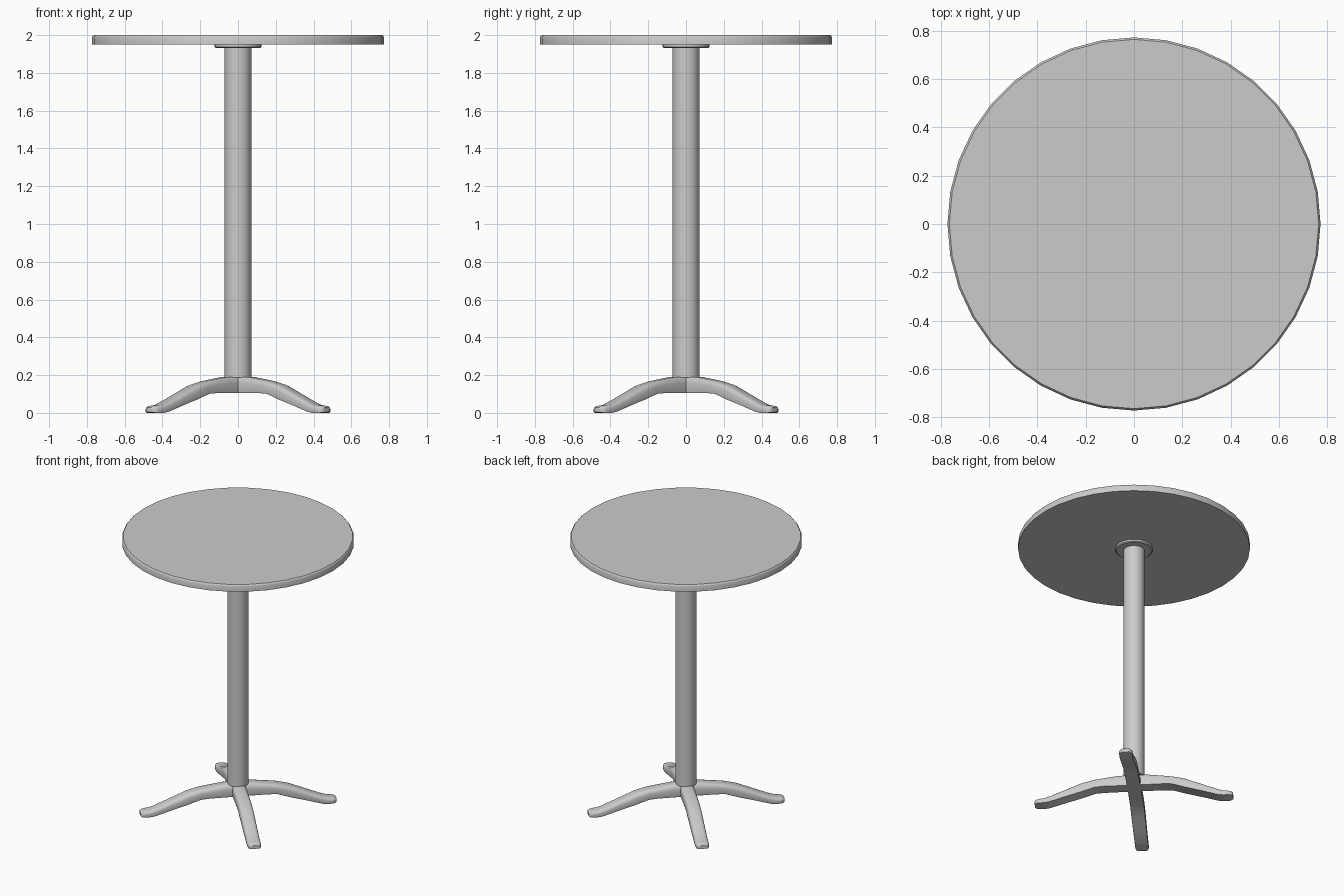
import bpy, bmesh, math
from mathutils import Matrix, Vector

if "Cube" in bpy.data.objects:
    bpy.data.objects.remove(bpy.data.objects["Cube"])


def finish(name, bm, angle=35):
    bmesh.ops.recalc_face_normals(bm, faces=bm.faces[:])
    me = bpy.data.meshes.new(name)
    bm.to_mesh(me)
    bm.free()
    ob = bpy.data.objects.new(name, me)
    bpy.context.collection.objects.link(ob)
    bpy.ops.object.select_all(action='DESELECT')
    ob.select_set(True)
    bpy.context.view_layer.objects.active = ob
    bpy.ops.object.shade_smooth_by_angle(angle=math.radians(angle))
    return ob


def loft(bm, rings):
    """Skin a list of equal-length point rings and cap both ends."""
    loops = [[bm.verts.new(p) for p in ring] for ring in rings]
    n = len(loops[0])
    for a, b in zip(loops, loops[1:]):
        for i in range(n):
            j = (i + 1) % n
            bm.faces.new((a[i], a[j], b[j], b[i]))
    bm.faces.new(loops[0][::-1])
    bm.faces.new(loops[-1])


def turned(name, profile, sides):
    """Lathe a (radius, z) profile around the z axis."""
    bm = bmesh.new()
    loft(bm, [[(r * math.cos(math.tau * i / sides), r * math.sin(math.tau * i / sides), z)
               for i in range(sides)] for r, z in profile])
    return finish(name, bm)


# Round top with a small chamfered rim
turned("table_top", [(0.773, 1.95), (0.773, 1.988), (0.771, 1.993), (0.765, 2.0)], 36)

# Mounting plate under the top, and the column
turned("mounting_plate", [(0.117, 1.932), (0.124, 1.937), (0.124, 1.951)], 32)
turned("column", [(0.071, 0.187), (0.071, 1.94)], 32)

# Leg stations: distance from centre, bottom z, top z, half width
STATIONS = [
    (0.00, 0.105, 0.193, 0.046),
    (0.10, 0.105, 0.190, 0.046),
    (0.20, 0.105, 0.176, 0.047),
    (0.26, 0.101, 0.167, 0.047),
    (0.345, 0.072, 0.146, 0.047),
    (0.46, 0.038, 0.097, 0.046),
    (0.565, 0.005, 0.053, 0.045),
    (0.60, 0.000, 0.042, 0.045),
    (0.635, 0.000, 0.038, 0.044),
    (0.655, 0.001, 0.034, 0.036),
    (0.663, 0.004, 0.028, 0.024),
]
# Cross-section: flat underside, softly rounded upper edges (width, height factors)
HALF = [(0.95, 0.0), (1.0, 0.12), (1.0, 0.6), (0.92, 0.82), (0.72, 0.95), (0.45, 1.0)]
SECTION = HALF + [(-u, v) for u, v in reversed(HALF)]

for k, label in enumerate(("back_right", "back_left", "front_left", "front_right")):
    turn = Matrix.Rotation(math.radians(45 + 90 * k), 3, 'Z')
    bm = bmesh.new()
    loft(bm, [[turn @ Vector((d, u * w, lo + v * (hi - lo))) for u, v in SECTION]
              for d, lo, hi, w in STATIONS])
    finish(label + "_leg", bm, 40)
